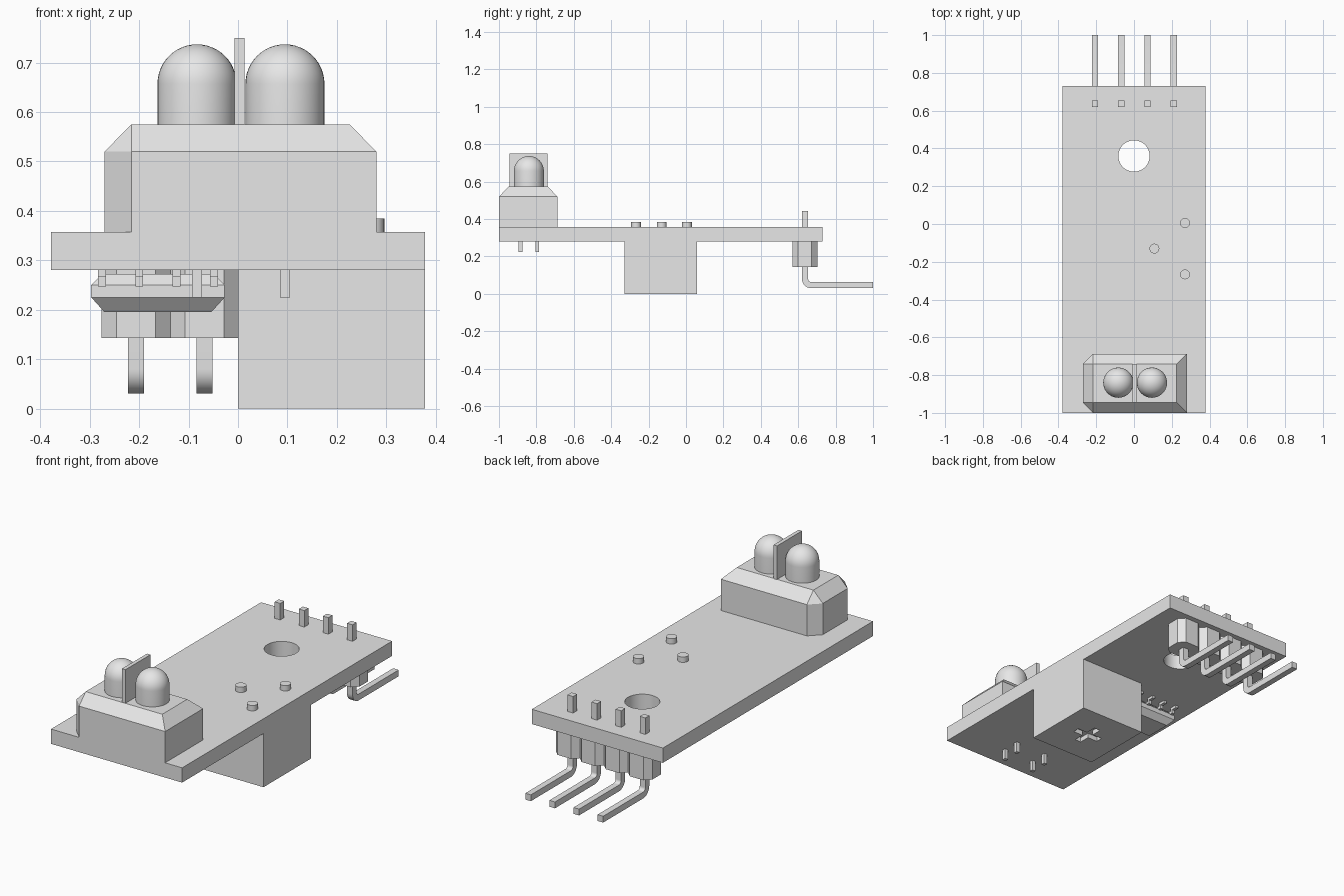
import bpy, bmesh, math
from mathutils import Matrix, Vector

old = bpy.data.objects.get("Cube")
if old:
    bpy.data.objects.remove(old, do_unlink=True)

GREY = (0.8, 0.8, 0.8, 1.0)
mat = bpy.data.materials.new("light grey")
mat.use_nodes = True
mat.diffuse_color = GREY
mat.node_tree.nodes["Principled BSDF"].inputs["Base Color"].default_value = GREY


def finish(name, bm):
    bmesh.ops.recalc_face_normals(bm, faces=bm.faces)
    mesh = bpy.data.meshes.new(name)
    bm.to_mesh(mesh)
    bm.free()
    mesh.materials.append(mat)
    mesh.shade_smooth()
    mesh.set_sharp_from_angle(angle=math.radians(30))
    ob = bpy.data.objects.new(name, mesh)
    bpy.context.collection.objects.link(ob)
    return ob


def prism(name, outline, lo, hi, axis="z"):
    """Extrude a flat outline along z, or a y-z outline along x."""
    bm = bmesh.new()
    put = (lambda a, b: (a, b, lo)) if axis == "z" else (lambda a, b: (lo, a, b))
    face = bm.faces.new([bm.verts.new(put(a, b)) for a, b in outline])
    out = bmesh.ops.extrude_face_region(bm, geom=[face])
    step = Vector((0, 0, hi - lo)) if axis == "z" else Vector((hi - lo, 0, 0))
    moved = [v for v in out["geom"] if isinstance(v, bmesh.types.BMVert)]
    bmesh.ops.translate(bm, verts=moved, vec=step)
    return finish(name, bm)


def box(name, x0, x1, y0, y1, z0, z1):
    return prism(name, [(x0, y0), (x1, y0), (x1, y1), (x0, y1)], z0, z1)


def arc(cx, cy, r, start, end, n):
    angles = [math.radians(start + (end - start) * i / n) for i in range(n + 1)]
    return [(cx + r * math.cos(a), cy + r * math.sin(a)) for a in angles]


def disc(cx, cy, r, n=32):
    return arc(cx, cy, r, 0, 360, n)[:-1]


def hull(name, points):
    bm = bmesh.new()
    for p in points:
        bm.verts.new(p)
    bmesh.ops.convex_hull(bm, input=bm.verts)
    bmesh.ops.dissolve_limit(bm, angle_limit=0.02, verts=bm.verts, edges=bm.edges)
    return finish(name, bm)


def cut(target, cutter):
    cutter.hide_render = True
    mod = target.modifiers.new("cut", "BOOLEAN")
    mod.operation = "DIFFERENCE"
    mod.solver = "EXACT"
    mod.object = cutter
    graph = bpy.context.evaluated_depsgraph_get()
    target.data = bpy.data.meshes.new_from_object(target.evaluated_get(graph))
    target.modifiers.clear()
    bpy.data.objects.remove(cutter, do_unlink=True)
    target.data.shade_smooth()
    target.data.set_sharp_from_angle(angle=math.radians(30))


# Circuit board with mounting hole
BOTTOM, TOP = 0.28, 0.357
board = box("circuit_board", -0.378, 0.378, -1, 0.73, BOTTOM, TOP)
cut(board, prism("hole_cutter", disc(0, 0.36, 0.083, 48), 0.2, 0.45))

# Sensor housing: bevelled top, two clipped corners on one end
x0, x1, y0, y1, c = -0.27, 0.28, -1.0, -0.687, 0.054
rim = [(x0, y0 + c), (x0 + c, y0), (x1, y0), (x1, y1), (x0 + c, y1), (x0, y1 - c)]
cap = [(x, y) for x in (x0 + c, x1 - c) for y in (y0 + c, y1 - c)]
hull("sensor_housing", [(x, y, z) for x, y in rim for z in (TOP, 0.52)]
     + [(x, y, 0.575) for x, y in cap])

# Domed emitter and receiver, each with two leads under the board
for name, x in (("emitter", -0.083), ("receiver", 0.095)):
    bm = bmesh.new()
    profile = [(0.08, 0.57)] + arc(0, 0.657, 0.08, 0, 90, 12)
    verts = [bm.verts.new((x + r, -0.84, z)) for r, z in profile]
    edges = [bm.edges.new(pair) for pair in zip(verts, verts[1:])]
    bmesh.ops.spin(bm, geom=verts + edges, cent=(x, -0.84, 0), axis=(0, 0, 1),
                   angle=math.tau, steps=40)
    bmesh.ops.remove_doubles(bm, verts=bm.verts, dist=0.0005)
    finish(name + "_dome", bm)
    for y in (-0.885, -0.795):
        box(name + "_lead", x - 0.01, x + 0.01, y - 0.01, y + 0.01, 0.225, BOTTOM)
box("light_divider", -0.007, 0.013, -0.945, -0.74, 0.57, 0.75)

# Trimmer block with cross-shaped adjustment slot and soldered pins
trimmer = box("trimmer_block", 0, 0.378, -0.33, 0.06, 0, BOTTOM)
a, b = 0.018, 0.075
arm = [(b, -a), (b, a), (a, a)]
cross = []
for turn in range(4):
    rot = Matrix.Rotation(turn * math.pi / 2, 2)
    cross += [tuple(rot @ Vector(p) + Vector((0.189, -0.135))) for p in arm]
cut(trimmer, prism("slot_cutter", cross, -0.05, 0.025))
for x, y in ((0.27, 0.005), (0.108, -0.13), (0.27, -0.267)):
    prism("trimmer_pin", disc(x, y, 0.026, 24), TOP, 0.385)

# Comparator chip below the board
CX, CY = -0.162, -0.135
levels = ((0.195, 0.027), (0.225, 0), (0.25, 0), (0.272, 0.022))
hull("chip_body", [(CX + sx * (0.135 - d), CY + sy * (0.095 - d), z)
                   for z, d in levels for sx in (-1, 1) for sy in (-1, 1)])
leg = [(0.08, 0.247), (0.112, 0.247), (0.112, 0.266), (0.14, 0.266),
       (0.14, BOTTOM), (0.1, BOTTOM), (0.1, 0.261), (0.08, 0.261)]
for i in range(4):
    x = CX + (i - 1.5) * 0.0755
    for side in (-1, 1):
        prism("chip_leg", [(CY + side * y, z) for y, z in leg],
              x - 0.008, x + 0.008, "x")

# Header: octagonal shrouds and bent square pins
bend = ([(0.62, 0.443)] + arc(0.67, 0.08, 0.05, 180, 270, 8) + [(1, 0.03), (1, 0.063)]
        + arc(0.67, 0.08, 0.017, 270, 180, 8) + [(0.653, 0.443)])
w, d, k = 0.0695, 0.066, 0.03
shroud = [(-w, -d + k), (-w + k, -d), (w - k, -d), (w, -d + k),
          (w, d - k), (w - k, d), (-w + k, d), (-w, d - k)]
for i in range(4):
    x = 0.002 + (i - 1.5) * 0.139
    prism("header_shroud", [(x + u, 0.636 + v) for u, v in shroud], 0.143, BOTTOM)
    prism("header_pin", bend, x - 0.016, x + 0.016, "x")
